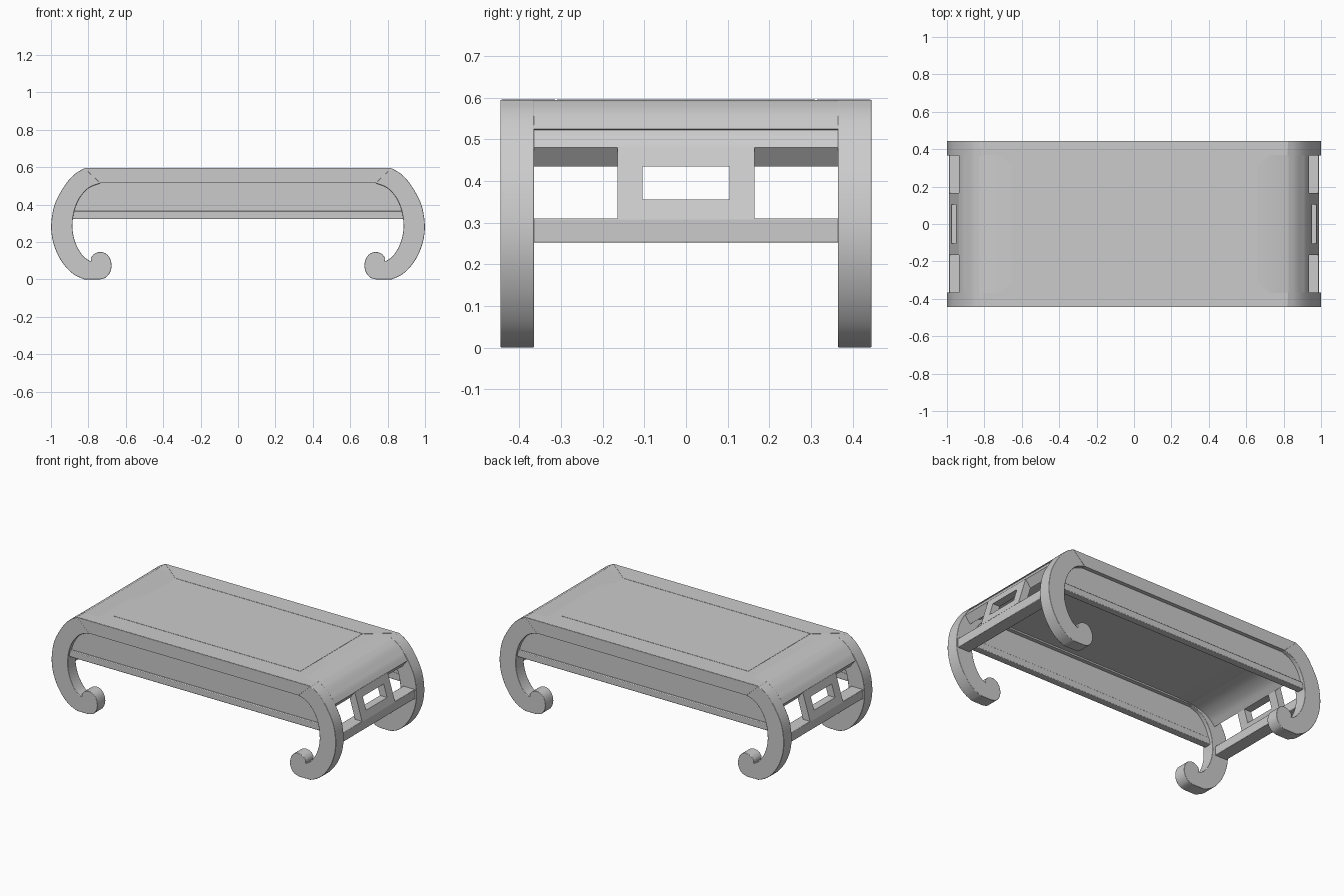
import bpy, bmesh, math
from mathutils import Vector

if "Cube" in bpy.data.objects:
    bpy.data.objects.remove(bpy.data.objects["Cube"])

grey = bpy.data.materials.new("grey wood")
grey.diffuse_color = (0.6, 0.6, 0.6, 1)
grey.use_nodes = True
grey.node_tree.nodes["Principled BSDF"].inputs["Base Color"].default_value = grey.diffuse_color


def smooth_path(pts, n=4):
    """Catmull-Rom curve through a few points."""
    p = [Vector(q) for q in pts]
    p = [2 * p[0] - p[1]] + p + [2 * p[-1] - p[-2]]
    out = []
    for i in range(1, len(p) - 2):
        a, b, c, d = p[i - 1:i + 3]
        for k in range(n):
            t = k / n
            out.append(0.5 * (2 * b + (c - a) * t + (2 * a - 5 * b + 4 * c - d) * t * t
                              + (3 * b - a - 3 * c + d) * t ** 3))
    out.append(p[-2])
    return [(v.x, v.y) for v in out]


def prism(name, pts, lo, hi, axis="y", mx=1, bevel=0.0):
    """Extrude a profile: (x, z) along y, or (x, y) along z."""
    def place(a, b, h):
        return (a * mx, h, b) if axis == "y" else (a * mx, b, h)
    bm = bmesh.new()
    low = [bm.verts.new(place(a, b, lo)) for a, b in pts]
    high = [bm.verts.new(place(a, b, hi)) for a, b in pts]
    bm.faces.new(low)
    bm.faces.new(high[::-1])
    n = len(pts)
    for i in range(n):
        j = (i + 1) % n
        bm.faces.new((low[j], low[i], high[i], high[j]))
    bmesh.ops.recalc_face_normals(bm, faces=bm.faces)
    me = bpy.data.meshes.new(name)
    bm.to_mesh(me)
    bm.free()
    ob = bpy.data.objects.new(name, me)
    bpy.context.collection.objects.link(ob)
    me.materials.append(grey)
    if bevel:
        mod = ob.modifiers.new("soft edges", "BEVEL")
        mod.width, mod.segments, mod.limit_method = bevel, 2, "ANGLE"
        mod.angle_limit = math.radians(50)
    bpy.ops.object.select_all(action="DESELECT")
    bpy.context.view_layer.objects.active = ob
    ob.select_set(True)
    bpy.ops.object.shade_smooth_by_angle(angle=math.radians(30))
    return ob


def rect(x0, x1, z0, z1):
    return [(x0, z0), (x1, z0), (x1, z1), (x0, z1)]


# scroll leg outline: outer sweep, curled foot, inner sweep
outer = smooth_path([(.82, .595), (.867, .568), (.91, .525), (.955, .455), (.985, .385),
                     (.999, .29), (.99, .205), (.96, .125), (.915, .06), (.87, .022), (.82, 0)])
scroll = smooth_path([(.74, 0), (.708, .01), (.684, .038), (.676, .075), (.685, .113),
                      (.706, .138), (.735, .147), (.767, .138), (.786, .115), (.785, .095)])
inner = smooth_path([(.785, .095), (.825, .122), (.86, .175), (.88, .235), (.885, .29),
                     (.877, .36), (.85, .43), (.80, .488), (.735, .515)])
leg = outer + scroll + inner[1:]

# curved end of the top, and the narrow apron tucked under it
end_top = smooth_path([(.82, .594), (.867, .567), (.91, .525)])
end_slab = [(.60, .594)] + end_top + [(.86, .49), (.78, .52), (.60, .525)]
end_apron = smooth_path([(.82, .575), (.87, .55), (.909, .52), (.936, .48)]) + \
    smooth_path([(.90, .435), (.86, .475), (.80, .505), (.73, .52)])

for mx, side in ((-1, "left"), (1, "right")):
    for lo, hi, end in ((-.445, -.365, "front"), (.365, .445, "back")):
        prism(f"{side}_{end}_leg", leg, lo, hi, mx=mx, bevel=.006)
    prism(f"{side}_top_end", end_slab, -.368, .368, mx=mx)
    prism(f"{side}_end_apron", end_apron, -.368, .368, mx=mx)
    prism(f"{side}_stretcher", rect(.905, .988, .252, .31), -.37, .37, mx=mx, bevel=.003)

    # slanted open frame between the stretcher and the end apron
    def slant(z0, z1):
        x = lambda z: .988 - (z - .31) * .30
        return [(x(z0), z0), (x(z1), z1), (x(z1) - .05, z1), (x(z0) - .05, z0)]
    prism(f"{side}_frame_bottom", slant(.308, .355), -.165, .165, mx=mx)
    prism(f"{side}_frame_top", slant(.435, .482), -.165, .165, mx=mx)
    for s in (-1, 1):
        prism(f"{side}_frame_stile", slant(.355, .435), min(s * .105, s * .165),
              max(s * .105, s * .165), mx=mx)

# main top board
prism("top_board", rect(-.72, .72, .525, .594), -.368, .368)

# long rails mitred into the legs, with border, recessed apron and moulding
for s, end in ((-1, "front"), (1, "back")):
    def span(a, b):
        return min(s * a, s * b), max(s * a, s * b)
    prism(f"{end}_rail", [(-.82, .594), (-.735, .515), (.735, .515), (.82, .594)],
          *span(.365, .445))
    prism(f"{end}_border", [(-.82, s * .443), (.82, s * .443), (.66, s * .315), (-.66, s * .315)],
          .592, .5955, axis="z")
    half = [(.90, .33), (.90, .40), (.87, .45), (.79, .52)]
    prism(f"{end}_apron", half + [(-x, z) for x, z in half[::-1]], *span(.39, .42))
    prism(f"{end}_moulding", rect(-.895, .895, .322, .365), *span(.385, .432), bevel=.004)

# central panel inside the border
prism("top_panel", rect(-.655, .655, .59, .5955), -.31, .31)
